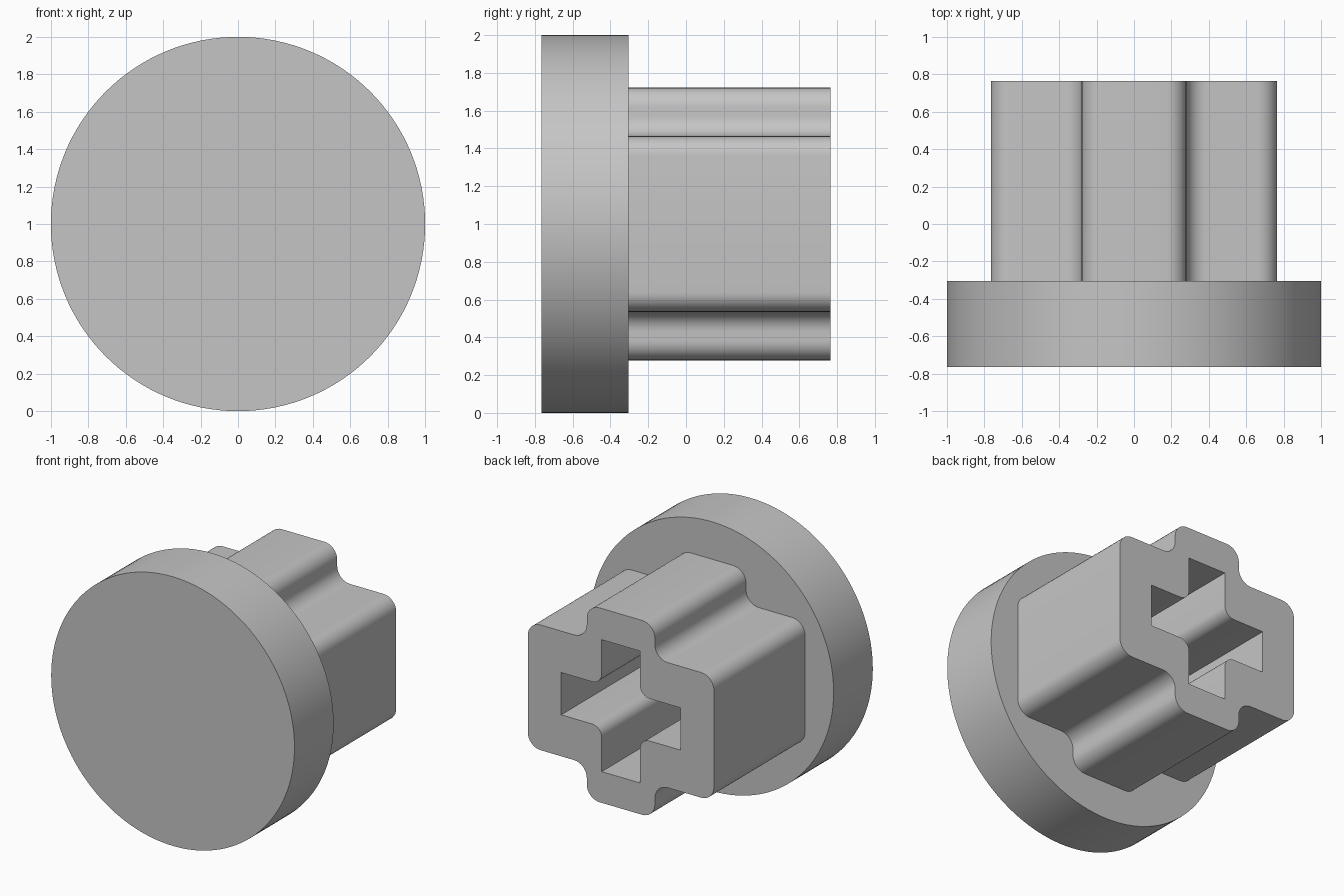
import bpy, bmesh, math
from mathutils import Vector, Matrix

cube = bpy.data.objects.get("Cube")
if cube:
    bpy.data.objects.remove(cube, do_unlink=True)

FRONT, SHOULDER, BACK = -0.765, -0.305, 0.765
CENTRE_Z = 1.0

# One plain grey for the whole part
grey = bpy.data.materials.new("plain grey")
grey.use_nodes = True
colour = (0.56, 0.56, 0.56, 1)
grey.diffuse_color = colour
grey.node_tree.nodes["Principled BSDF"].inputs["Base Color"].default_value = colour


def finish(bm, name):
    """Turn a bmesh into a smooth-shaded object with sharp edges kept."""
    bmesh.ops.recalc_face_normals(bm, faces=bm.faces)
    mesh = bpy.data.meshes.new(name)
    bm.to_mesh(mesh)
    bm.free()
    mesh.materials.append(grey)
    obj = bpy.data.objects.new(name, mesh)
    bpy.context.collection.objects.link(obj)
    bpy.ops.object.select_all(action="DESELECT")
    obj.select_set(True)
    bpy.context.view_layer.objects.active = obj
    bpy.ops.object.shade_smooth_by_angle(angle=math.radians(30))
    return obj


def fillet(prev, corner, nxt, radius, steps=8):
    """Arc points that round a right-angled corner."""
    if radius == 0:
        return [corner]
    a = (prev - corner).normalized() * radius
    b = (nxt - corner).normalized() * radius
    arc = []
    for i in range(steps + 1):
        t = math.pi / 2 * i / steps
        arc.append(corner + a * (1 - math.sin(t)) + b * (1 - math.cos(t)))
    return arc


def cross_outline(reach_x, reach_z, half_x, half_z, tip_radius, inner_radius):
    """Cross-shaped outline: arms reach out in x and z, with rounded corners."""
    quarter = [(reach_x, half_z, tip_radius), (half_x, half_z, inner_radius),
               (half_x, reach_z, tip_radius)]
    corners = []
    for sx, sz in ((1, 1), (-1, 1), (-1, -1), (1, -1)):
        part = quarter if sx * sz > 0 else quarter[::-1]
        corners += [(Vector((x * sx, 0, z * sz)), r) for x, z, r in part]
    points = []
    for i, (corner, radius) in enumerate(corners):
        points += fillet(corners[i - 1][0], corner,
                         corners[(i + 1) % len(corners)][0], radius)
    return points


# Round head
bm = bmesh.new()
bmesh.ops.create_cone(
    bm, cap_ends=True, segments=128, radius1=1, radius2=1, depth=SHOULDER - FRONT,
    matrix=Matrix.Translation((0, (FRONT + SHOULDER) / 2, CENTRE_Z))
    @ Matrix.Rotation(math.pi / 2, 4, "X"))
finish(bm, "round_head")

# Cross-shaped stem with a cross-shaped socket running down to the head
bm = bmesh.new()
for outline in (cross_outline(0.765, 0.722, 0.28, 0.465, 0.105, 0.105),
                cross_outline(0.49, 0.49, 0.157, 0.157, 0, 0.08)):
    ring = [bm.verts.new(p + Vector((0, BACK, CENTRE_Z))) for p in outline]
    for i, vert in enumerate(ring):
        bm.edges.new((ring[i - 1], vert))
bmesh.ops.triangle_fill(bm, use_beauty=True, edges=bm.edges[:], normal=(0, 1, 0))
end_face = bm.faces[:]
result = bmesh.ops.extrude_face_region(bm, geom=end_face, use_keep_orig=True)
moved = [g for g in result["geom"] if isinstance(g, bmesh.types.BMVert)]
bmesh.ops.translate(bm, verts=moved, vec=(0, SHOULDER - BACK, 0))
# The joint with the head stays open
joint = [g for g in result["geom"] if isinstance(g, bmesh.types.BMFace)]
bmesh.ops.delete(bm, geom=joint, context="FACES_ONLY")
finish(bm, "socket_stem")
